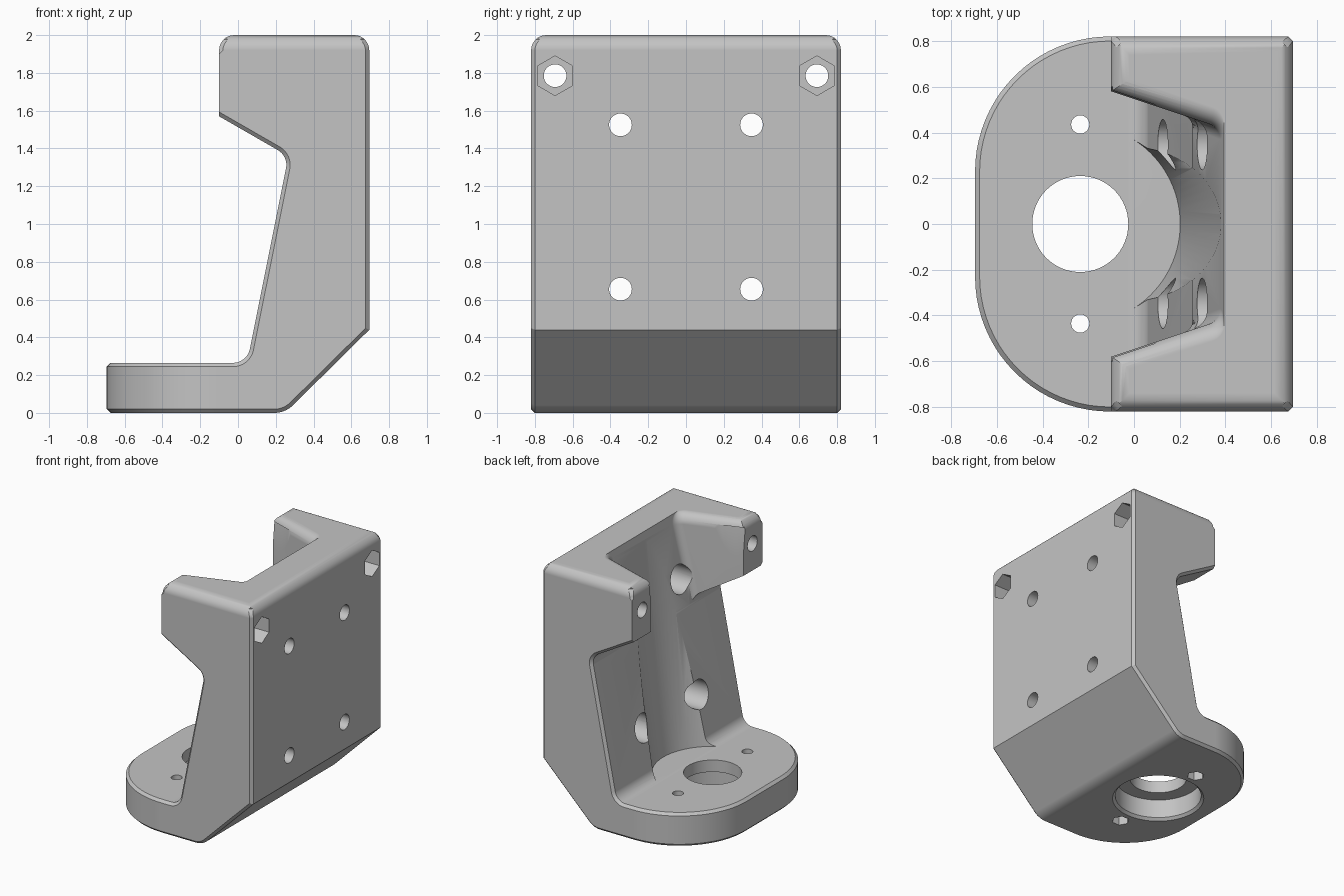
import bpy, bmesh, math
from mathutils import Vector

if "Cube" in bpy.data.objects:
    bpy.data.objects.remove(bpy.data.objects["Cube"], do_unlink=True)

grey = bpy.data.materials.new("plain grey")
grey.use_nodes = True
COLOUR = (0.55, 0.55, 0.55, 1)
grey.diffuse_color = COLOUR
grey.node_tree.nodes["Principled BSDF"].inputs["Base Color"].default_value = COLOUR


def rounded(points, steps=8):
    """Round the corners of a 2D outline given as (u, v, radius)."""
    out = []
    for i, (u, v, r) in enumerate(points):
        p = Vector((u, v))
        if r == 0:
            out.append(p)
            continue
        a = (Vector(points[i - 1][:2]) - p).normalized()
        b = (Vector(points[(i + 1) % len(points)][:2]) - p).normalized()
        half = math.acos(a.dot(b)) / 2
        centre = p + (a + b).normalized() * r / math.sin(half)
        t = r / math.tan(half)
        s, e = p + a * t - centre, p + b * t - centre
        for k in range(steps + 1):
            out.append(centre + s.lerp(e, k / steps).normalized() * r)
    return out


def loft(name, rings):
    """Closed solid through rings that have equal point counts."""
    bm = bmesh.new()
    loops = [[bm.verts.new(p) for p in ring] for ring in rings]
    n = len(loops[0])
    for a, b in zip(loops, loops[1:]):
        for i in range(n):
            j = (i + 1) % n
            bm.faces.new((a[i], a[j], b[j], b[i]))
    bm.faces.new(loops[0])
    bm.faces.new(loops[-1])
    bmesh.ops.recalc_face_normals(bm, faces=bm.faces)
    mesh = bpy.data.meshes.new(name)
    bm.to_mesh(mesh)
    bm.free()
    mesh.materials.append(grey)
    obj = bpy.data.objects.new(name, mesh)
    bpy.context.collection.objects.link(obj)
    return obj


def bore(name, axis, c, steps, n=40):
    """Stepped round or hexagonal cutter; steps are (position, radius)."""
    rings = []
    for d, r in steps:
        turn = [(r * math.sin(math.tau * k / n), r * math.cos(math.tau * k / n)) for k in range(n)]
        if axis == "x":
            rings.append([(d, c[0] + s, c[1] + t) for s, t in turn])
        else:
            rings.append([(c[0] + t, c[1] + s, d) for s, t in turn])
    return loft(name, rings)


def cut(body, cutter):
    cutter.hide_render = True
    mod = body.modifiers.new("cut", "BOOLEAN")
    mod.operation = "DIFFERENCE"
    mod.solver = "EXACT"
    mod.object = cutter
    bpy.context.view_layer.objects.active = body
    bpy.ops.object.modifier_apply(modifier=mod.name)
    bpy.data.objects.remove(cutter, do_unlink=True)


def bevel(body, rule, size, segments):
    bm = bmesh.new()
    bm.from_mesh(body.data)
    bmesh.ops.dissolve_limit(bm, angle_limit=0.001, verts=bm.verts, edges=bm.edges)
    edges = [e for e in bm.edges if len(e.link_faces) == 2 and rule(e)]
    bmesh.ops.bevel(bm, geom=edges, offset=size, offset_type="OFFSET",
                    segments=segments, profile=0.5, affect="EDGES")
    bmesh.ops.recalc_face_normals(bm, faces=bm.faces)
    bm.to_mesh(body.data)
    bm.free()


HALF, BACK, TIP, BASE = 0.82, 0.695, -0.1, 0.265


def wall_x(z):
    return 0.255 + 0.2 * (z - 1.3)


# Side profile of the whole bracket, swept across its width
profile = rounded([
    (-BACK, 0, 0), (0.25, 0, 0.14), (BACK, 0.44, 0), (BACK, 2, 0), (TIP, 2, 0),
    (TIP, 1.57, 0), (0.267, 1.359, 0.09), (wall_x(BASE), BASE, 0.09), (-BACK, BASE, 0)])
body = loft("mounting_bracket", [[(p.x, y, p.y) for p in profile] for y in (-HALF, HALF)])

# Rounded upper long edges
bevel(body, lambda e: all(v.co.z > 1.999 and abs(v.co.y) > HALF - 0.001 for v in e.verts), 0.08, 8)

# Rounded ends of the base plate
R = 0.59
for side in (-1, 1):
    outline = [(-0.9, 0.23), (-0.9, 1), (R - BACK, 1)]
    for k in range(21):
        a = math.pi / 2 * (1 + k / 20)
        outline.append((R - BACK + R * math.cos(a), HALF - R + R * math.sin(a)))
    cut(body, loft("corner_cutter", [[(x, side * y, z) for x, y in outline] for z in (-0.1, 1)]))

# Small chamfer along the outer edges, leaving the arm tips square
bevel(body, lambda e: e.calc_face_angle(0) > math.radians(60)
      and not all(abs(v.co.x - TIP) < 0.001 for v in e.verts), 0.02, 1)


# Tapered pocket between the arms, flaring to round their upper inner edges
def pocket_ring(z, flare):
    def side(x):
        return 0.58 - (x - TIP) / 3 + flare
    xb = wall_x(min(z, 2.0)) - 0.002
    ring = rounded([(-0.3, -side(-0.3), 0), (xb, -side(xb), 0.07),
                    (xb, side(xb), 0.07), (-0.3, side(-0.3), 0)])
    return [(p.x, p.y, z) for p in ring]


F = 0.08
rings = [pocket_ring(1.2, 0)]
for k in range(9):
    a = math.pi / 2 * k / 8
    rings.append(pocket_ring(2 - F + F * math.sin(a), F * (1 - math.cos(a))))
rings.append(pocket_ring(2.1, F))
cut(body, loft("pocket_cutter", rings))

# Conical hollow in the upright above the base bore
CX = -0.235
cut(body, bore("hollow_cutter", "z", (CX, 0), [(BASE + 0.003, 0.437), (1.95, 0.617)], 96))

# Base bore with a wide chamfered recess below
cut(body, bore("bore_cutter", "z", (CX, 0),
               [(-0.05, 0.39), (0.02, 0.32), (0.17, 0.32), (0.17, 0.21), (0.4, 0.21)], 64))

for side in (-1, 1):
    # Base screw holes with nut recesses
    c = (CX, side * 0.435)
    cut(body, bore("base_hole_cutter", "z", c, [(-0.1, 0.04), (0.4, 0.04)], 24))
    cut(body, bore("base_nut_cutter", "z", c, [(-0.1, 0.065), (0.12, 0.065)], 6))
    # Counterbored holes through the back plate
    for z in (0.655, 1.525):
        cut(body, bore("plate_hole_cutter", "x", (side * 0.347, z),
                       [(-0.05, 0.11), (0.45, 0.11), (0.45, 0.06), (0.8, 0.06)]))
    # Long holes through the arms with nut recesses at the back
    c = (side * 0.693, 1.785)
    cut(body, bore("arm_hole_cutter", "x", c, [(-0.2, 0.06), (0.8, 0.06)]))
    cut(body, bore("arm_nut_cutter", "x", c, [(0.45, 0.105), (0.8, 0.105)], 6))

# Smooth curved faces, crisp edges
bpy.ops.object.select_all(action="DESELECT")
body.select_set(True)
bpy.context.view_layer.objects.active = body
bpy.ops.object.shade_smooth_by_angle(angle=math.radians(30))
weighted = body.modifiers.new("even_normals", "WEIGHTED_NORMAL")
weighted.keep_sharp = True
